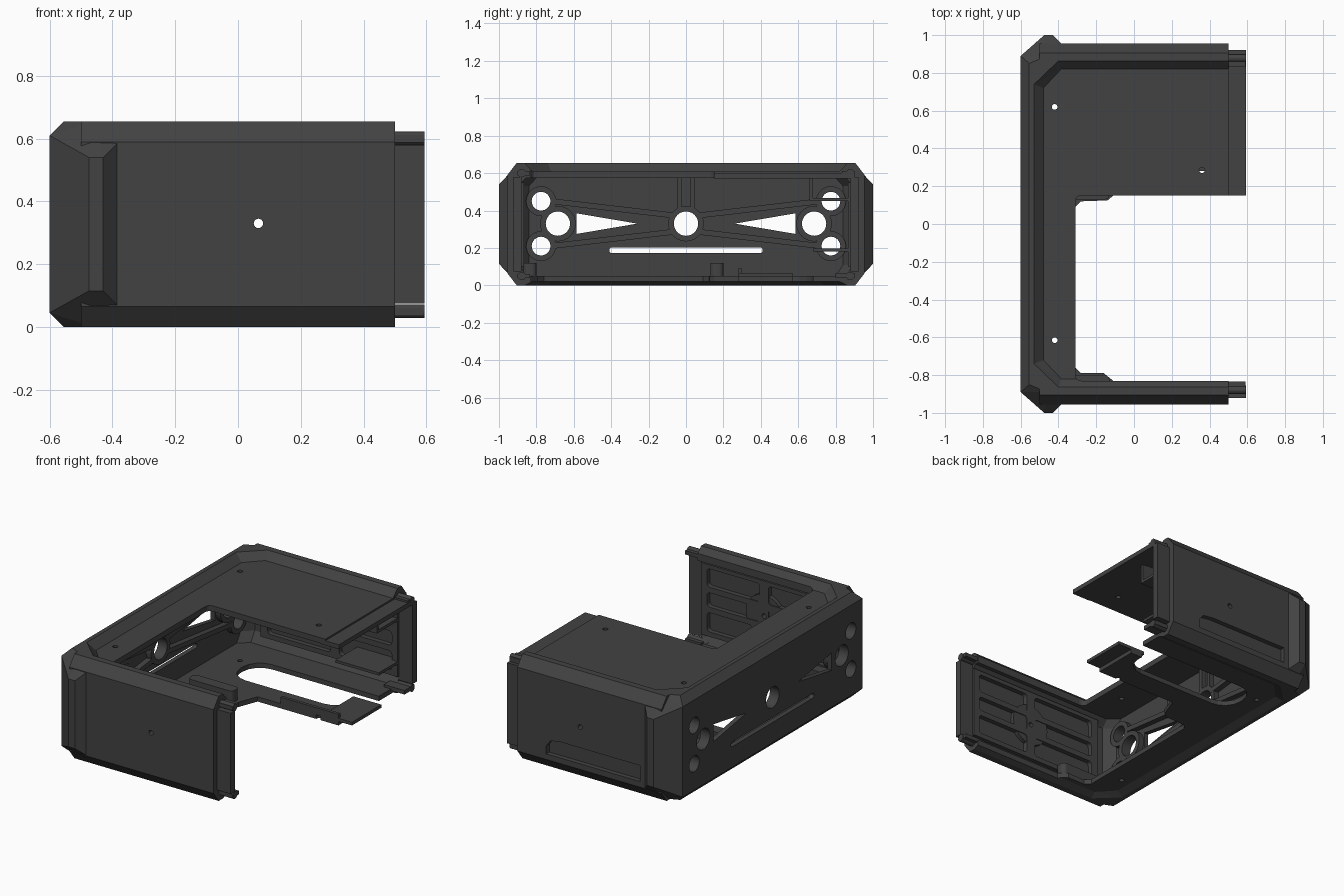
import bpy, bmesh, math
from mathutils import Vector

if "Cube" in bpy.data.objects:
    bpy.data.objects.remove(bpy.data.objects["Cube"])

H = 0.655
mat = bpy.data.materials.new("dark_grey")
mat.diffuse_color = (0.055, 0.055, 0.055, 1)
mat.use_nodes = True
mat.node_tree.nodes["Principled BSDF"].inputs["Base Color"].default_value = mat.diffuse_color


def finish(name, bm):
    bmesh.ops.recalc_face_normals(bm, faces=bm.faces)
    me = bpy.data.meshes.new(name)
    bm.to_mesh(me)
    bm.free()
    ob = bpy.data.objects.new(name, me)
    bpy.context.collection.objects.link(ob)
    me.materials.append(mat)
    return ob


def hull(name, pts):
    bm = bmesh.new()
    for p in pts:
        bm.verts.new(p)
    r = bmesh.ops.convex_hull(bm, input=bm.verts)
    junk = [v for v in r["geom_interior"] if isinstance(v, bmesh.types.BMVert)]
    bmesh.ops.delete(bm, geom=junk, context='VERTS')
    bmesh.ops.dissolve_limit(bm, angle_limit=0.01, verts=bm.verts, edges=bm.edges)
    return finish(name, bm)


def prism(name, pts, axis, a, b):
    """Extrude a 2D outline along an axis from a to b."""
    def place(p, d):
        q = list(p)
        q.insert("xyz".index(axis), d)
        return q
    bm = bmesh.new()
    lo = [bm.verts.new(place(p, a)) for p in pts]
    hi = [bm.verts.new(place(p, b)) for p in pts]
    n = len(pts)
    bm.faces.new(lo)
    bm.faces.new(hi)
    for i in range(n):
        bm.faces.new((lo[i], lo[(i + 1) % n], hi[(i + 1) % n], hi[i]))
    return finish(name, bm)


def circle(u, v, r, n=32):
    return [(u + r * math.cos(2 * math.pi * i / n), v + r * math.sin(2 * math.pi * i / n)) for i in range(n)]


def rect(u0, u1, v0, v1, c=0.0):
    if not c:
        return [(u0, v0), (u1, v0), (u1, v1), (u0, v1)]
    out = []
    for u, v, a in ((u1 - c, v1 - c, 0), (u0 + c, v1 - c, 90), (u0 + c, v0 + c, 180), (u1 - c, v0 + c, 270)):
        out += [(u + c * math.cos(math.radians(a + k)), v + c * math.sin(math.radians(a + k))) for k in (0, 22.5, 45, 67.5, 90)]
    return out


def box(name, x0, x1, y0, y1, z0, z1):
    return prism(name, rect(x0, x1, y0, y1), 'z', z0, z1)


def bar(p, q, w):
    """Outline of a straight rib between two points."""
    p, q = Vector(p), Vector(q)
    n = (q - p).orthogonal().normalized() * w / 2
    return [tuple(p + n), tuple(q + n), tuple(q - n), tuple(p - n)]


def combine(target, other, op):
    m = target.modifiers.new("b", 'BOOLEAN')
    m.operation, m.object, m.solver = op, other, 'EXACT'
    dg = bpy.context.evaluated_depsgraph_get()
    me = bpy.data.meshes.new_from_object(target.evaluated_get(dg))
    target.modifiers.clear()
    target.data = me
    bpy.data.objects.remove(other)


def sym(pts):
    return [(x, sy * y, zz) for x, y, z in pts for sy in (1, -1) for zz in (z, H - z)]


# outer body with the bulging corner posts
shell = hull("shell", sym([(-0.5, 0.955, 0.59), (0.5, 0.955, 0.59), (-0.5, 0.905, H), (0.5, 0.905, H)]))
combine(shell, hull("posts", sym([(-0.6, 0.89, 0.61), (-0.475, 1, 0.54), (-0.43, 1, 0.54), (-0.555, 0.85, H),
                                  (-0.46, 0.89, H), (-0.41, 0.88, H), (-0.385, 0.955, 0.585)])), 'UNION')


def cut(ob):
    combine(shell, ob, 'DIFFERENCE')


# inner cavity, open at the right end
cut(hull("cavity", [(x, s * y, z) for s in (1, -1) for x, y in ((-0.57, 0.84), (-0.51, 0.895), (1, 0.895))
                    for z in (0.11, 0.53)] +
         [(x, s * y, z) for s in (1, -1) for x, y in ((-0.57, 0.80), (-0.51, 0.855), (1, 0.855))
          for z in (0.05, 0.575)]))
# sunken top and bottom panels
for za, zb in ((H, 0.61), (0, 0.02)):
    k = 0.001 if za else -0.001
    cut(hull("recess", [(x, s * y, za + k) for s in (1, -1) for x, y in ((-0.53, 0.74), (-0.4, 0.865), (1, 0.865))] +
             [(x, s * y, zb) for s in (1, -1) for x, y in ((-0.48, 0.72), (-0.385, 0.82), (1, 0.82))]))
# top opening
cut(prism("top_opening", rect(-0.31, 2, -0.83, 0.15, 0.03), 'z', 0.3, 1))
# bottom opening, and slot through the floor
cut(prism("floor_opening", [(-0.31, -0.76), (-0.28, -0.79), (-0.16, -0.79), (-0.11, -0.83), (2, -0.83), (2, 0.28),
                            (-0.06, 0.28), (-0.11, 0.15), (-0.14, 0.125), (-0.28, 0.12), (-0.31, 0.09)], 'z', -1, 0.35))
cut(prism("floor_slot", rect(-0.36, 0.42, 0.42, 0.68, 0.12), 'z', -1, 0.35))
cut(box("floor_gap", 0.1, 2, 0.57, 0.68, -1, 0.35))

# ribs and bosses on the inside of the left wall
RX = (-0.58, -0.535)
side_holes = [(0, 0.33, 0.065)]
for s in (1, -1):
    side_holes += [(s * 0.685, 0.33, 0.065), (s * 0.775, 0.45, 0.05), (s * 0.775, 0.21, 0.05)]
    for z in (0.45, 0.21):
        combine(shell, prism("rib", bar((0, 0.33 - (0.33 - z) * 0.3), (s * 0.72, z), 0.03), 'x', *RX), 'UNION')
for y, z, r in side_holes:
    combine(shell, prism("boss", circle(y, z, r + 0.03), 'x', RX[0], RX[1] - 0.0007 * (y + z * 3)), 'UNION')
for s in (1, -1):
    combine(shell, prism("upright", rect(s * 0.035 - 0.012, s * 0.035 + 0.012, 0.38, 0.59), 'x', RX[0], -0.54), 'UNION')

# holes in the left wall
for y, z, r in side_holes:
    cut(prism("hole", circle(y, z, r), 'x', -1, -0.45))
for s in (1, -1):
    cut(prism("triangle", [(s * 0.585, 0.385), (s * 0.585, 0.275), (s * 0.26, 0.33)], 'x', -1, -0.45))
cut(prism("vent", rect(-0.41, 0.41, 0.173, 0.203, 0.013), 'x', -1, -0.45))
# screw holes
for x, y in ((-0.42, 0.62), (-0.42, -0.615), (0.36, 0.285)):
    cut(prism("screw", circle(x, y, 0.015, 16), 'z', -1, 1))

# end-wall padding with four sunken bays around a round boss
for s in (1, -1):
    pad = box("pad", -0.45, 0.5, min(s * 0.865, s * 0.91), max(s * 0.865, s * 0.91), 0.1, 0.55)
    for x0, x1 in ((-0.4, 0.035), (0.095, 0.46)):
        for z0, z1 in ((0.13, 0.25), (0.285, 0.375), (0.41, 0.525)):
            combine(pad, prism("bay", rect(x0, x1, z0, z1, 0.02), 'y', s * 0.8, s * 0.897), 'DIFFERENCE')
    combine(pad, prism("disc", circle(0.065, 0.33, 0.13, 40), 'y', s * 0.87, s * 0.911), 'UNION')
    combine(shell, pad, 'UNION')
    cut(prism("screw", circle(0.065, 0.33, 0.015, 16), 'y', s * 0.8, s * 1.1))

# long pocket low on the back wall
cut(prism("pocket", [(0.3, 0.1), (0.3, 0.15), (0.27, 0.19), (0.2, 0.2), (-0.35, 0.2), (-0.35, 0.1)], 'y', 0.925, 1.1))
shell.name = "shell"

# joining lips and pins at the open end
for s, side in ((-1, "front"), (1, "back")):
    y0, y1 = sorted((s * 0.88, s * 0.922))
    box(side + "_lip", 0.47, 0.594, y0, y1, 0.075, 0.58)
    for z, lvl in ((0.05, "lower"), (0.6, "upper")):
        prism(f"{side}_{lvl}_pin", circle(s * 0.878, z, 0.022, 20), 'x', 0.45, 0.594)
        y0, y1 = sorted((s * 0.835, s * 0.9))
        box(f"{side}_{lvl}_tongue", 0.48, 0.59, y0, y1, z - 0.012, z + 0.012)
box("top_lip", 0.47, 0.594, 0.15, 0.9, 0.572, 0.6)

# floor tabs at the open end
box("floor_tab", 0.4, 0.594, 0.28, 0.57, 0.045, 0.065)
box("back_floor_tab", 0.45, 0.594, 0.8, 0.9, 0.04, 0.065)
box("floor_tab_rib", 0.1, 0.5, 0.28, 0.3, 0.045, 0.09)

# raised corner ledges on the floor
for name, y0, y1 in (("front_ledge", -0.87, -0.80), ("middle_ledge", 0.13, 0.2)):
    prism(name, rect(-0.44, -0.13, y0, y1, 0.025), 'z', 0.045, 0.12)

# brackets inside the back wall
box("upper_bracket", 0.2, 0.5, 0.66, 0.9, 0.45, 0.468)
box("upper_bracket_web", 0.2, 0.5, 0.66, 0.678, 0.46, 0.58)
box("lower_bracket", 0.2, 0.5, 0.68, 0.9, 0.18, 0.197)
